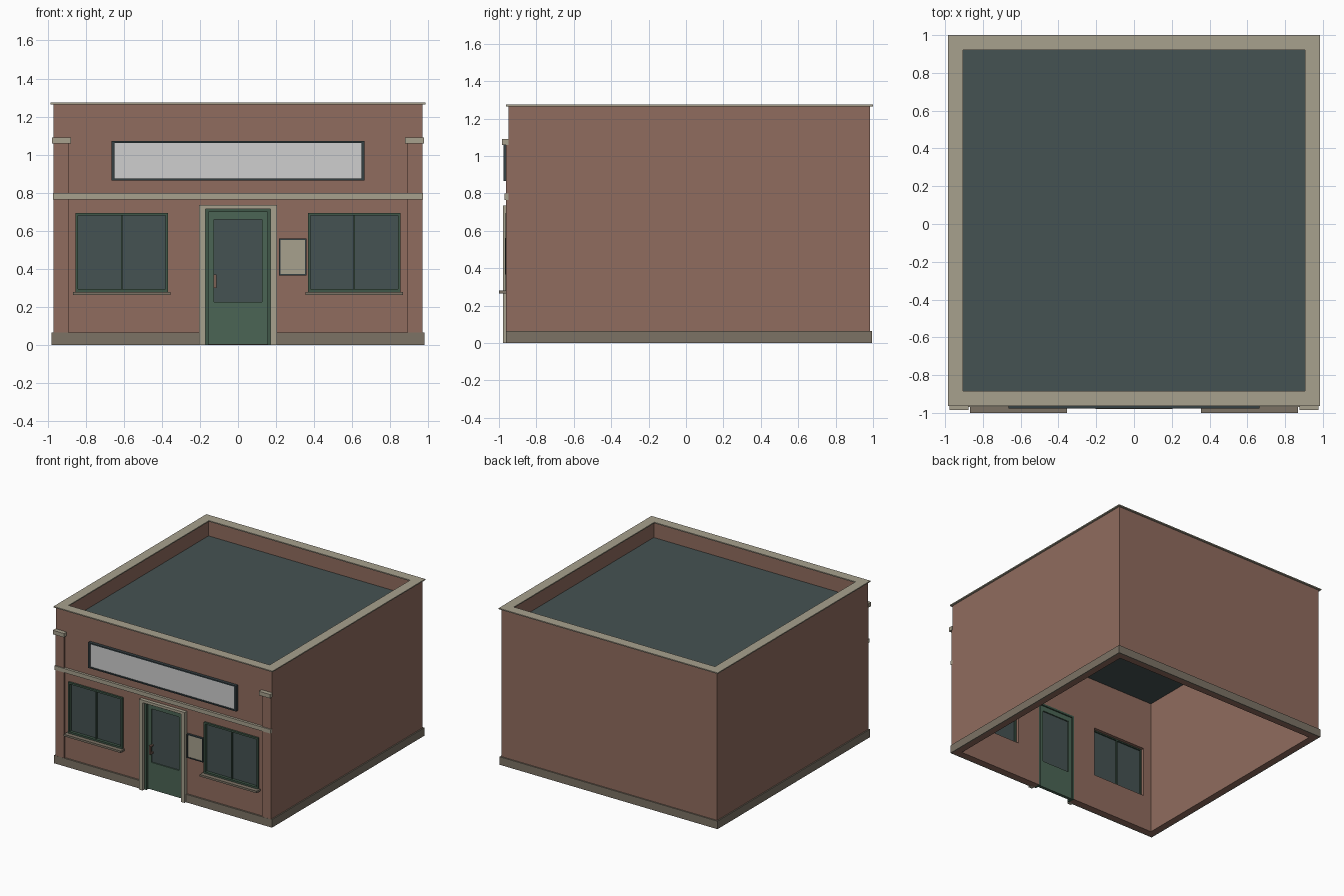
import bpy
import bmesh
from mathutils import Matrix, Vector

if "Cube" in bpy.data.objects:
    bpy.data.objects.remove(bpy.data.objects["Cube"], do_unlink=True)


def material(name, r, g, b):
    m = bpy.data.materials.new(name)
    m.use_nodes = True
    m.diffuse_color = (r, g, b, 1)
    m.node_tree.nodes["Principled BSDF"].inputs["Base Color"].default_value = (r, g, b, 1)
    return m


BRICK = material("brick", 0.28, 0.15, 0.113)
TRIM = material("tan trim", 0.39, 0.355, 0.27)
STONE = material("dark stone", 0.2, 0.17, 0.13)
SLATE = material("slate glass", 0.06, 0.085, 0.085)
GREEN = material("door green", 0.07, 0.13, 0.09)
FRAME = material("frame green", 0.05, 0.095, 0.065)
DARK = material("dark frame", 0.035, 0.05, 0.055)
WHITE = material("sign white", 0.62, 0.62, 0.62)
METAL = material("handle metal", 0.2, 0.12, 0.09)


def boxes(name, mat, *spans):
    """One object from boxes given as (x0, x1, y0, y1, z0, z1)."""
    bm = bmesh.new()
    for x0, x1, y0, y1, z0, z1 in spans:
        centre = Vector((x0 + x1, y0 + y1, z0 + z1)) / 2
        size = Matrix.Diagonal((x1 - x0, y1 - y0, z1 - z0, 1))
        bmesh.ops.create_cube(bm, size=1, matrix=Matrix.Translation(centre) @ size)
    mesh = bpy.data.meshes.new(name)
    bm.to_mesh(mesh)
    bm.free()
    mesh.materials.append(mat)
    ob = bpy.data.objects.new(name, mesh)
    bpy.context.collection.objects.link(ob)
    return ob


def cut(ob, *span):
    """Cut a box-shaped opening and discard the cutter."""
    cutter = boxes("cutter", ob.data.materials[0], span)
    cutter.hide_render = True
    mod = ob.modifiers.new("opening", "BOOLEAN")
    mod.operation = "DIFFERENCE"
    mod.solver = "EXACT"
    mod.object = cutter
    bpy.context.view_layer.objects.active = ob
    bpy.ops.object.modifier_apply(modifier=mod.name)
    bpy.data.objects.remove(cutter, do_unlink=True)


def rim(x0, x1, y0, y1, z0, z1, side, rail):
    """Boxes of an upright rectangular frame."""
    return [(x0, x0 + side, y0, y1, z0, z1), (x1 - side, x1, y0, y1, z0, z1),
            (x0 + side, x1 - side, y0, y1, z0, z0 + rail),
            (x0 + side, x1 - side, y0, y1, z1 - rail, z1)]


FRONT, BACK, HALF = -0.95, 0.985, 0.97

# Hollow brick shell with door and window openings
walls = boxes("walls", BRICK, (-HALF, HALF, FRONT, BACK, 0, 1.266))
cut(walls, -0.92, 0.92, -0.9, 0.935, -0.1, 1.4)
cut(walls, -0.172, 0.172, -1, -0.85, -0.1, 0.715)
for s in (-1, 1):
    cut(walls, *sorted((s * 0.37, s * 0.85)), -1, -0.85, 0.285, 0.69)

# Sunken roof and parapet coping
boxes("roof", SLATE, (-0.92, 0.92, -0.9, 0.935, 1.1, 1.14))
coping = boxes("parapet_coping", TRIM, (-0.985, 0.985, -0.963, 1, 1.265, 1.274))
cut(coping, -0.905, 0.905, -0.885, 0.92, 1, 1.5)

# Plinth around the foot, broken at the door
boxes("plinth", STONE,
      (-0.98, -HALF, -0.963, 0.995, 0, 0.065), (HALF, 0.98, -0.963, 0.995, 0, 0.065),
      (-HALF, HALF, BACK, 0.995, 0, 0.065),
      (-HALF, -0.2, -0.963, FRONT, 0, 0.065), (0.2, HALF, -0.963, FRONT, 0, 0.065))

# Belt course
boxes("belt_course", TRIM, (-0.972, 0.972, -0.97, FRONT, 0.765, 0.798))

for s, side in ((-1, "right"), (1, "left")):
    # Corner pilaster and its capital
    a, b = sorted((s * 0.89, s * HALF))
    boxes(side + "_pilaster", BRICK, (a, b, -0.962, FRONT, 0.065, 1.06))
    a, b = sorted((s * 0.877, s * 0.977))
    boxes(side + "_pilaster_capital", TRIM, (a, b, -0.984, FRONT, 1.058, 1.09))

    # Two-pane window with sill
    a, b = sorted((s * 0.367, s * 0.854))
    mid = (a + b) / 2
    boxes(side + "_window_frame", FRAME,
          *rim(a, b, -0.965, -0.925, 0.28, 0.695, 0.014, 0.014),
          (mid - 0.005, mid + 0.005, -0.955, -0.925, 0.294, 0.681))
    boxes(side + "_window_glass", SLATE, (a + 0.01, b - 0.01, -0.942, -0.936, 0.29, 0.685))
    a, b = sorted((s * 0.355, s * 0.868))
    boxes(side + "_window_sill", STONE, (a, b, -1, -0.94, 0.264, 0.28))

# Door surround and inner frame
boxes("door_surround", TRIM,
      (-0.205, -0.172, -0.979, FRONT, 0, 0.735), (0.172, 0.205, -0.979, FRONT, 0, 0.735),
      (-0.172, 0.172, -0.979, FRONT, 0.714, 0.735))
boxes("door_frame", FRAME,
      (-0.172, -0.155, -0.955, -0.9, 0, 0.715), (0.155, 0.172, -0.955, -0.9, 0, 0.715),
      (-0.155, 0.155, -0.955, -0.9, 0.7, 0.715))

# Door leaf: lower panel, stiles, top rail and glass
boxes("door_leaf", GREEN, (-0.155, 0.155, -0.935, -0.91, 0.004, 0.225),
      (-0.155, -0.125, -0.935, -0.91, 0.225, 0.7), (0.125, 0.155, -0.935, -0.91, 0.225, 0.7),
      (-0.125, 0.125, -0.935, -0.91, 0.66, 0.7))
boxes("door_glass", SLATE, (-0.125, 0.125, -0.926, -0.92, 0.225, 0.66))
boxes("door_handle", METAL, (-0.128, -0.112, -0.962, -0.954, 0.3, 0.37),
      (-0.128, -0.112, -0.954, -0.924, 0.3, 0.312), (-0.128, -0.112, -0.954, -0.924, 0.358, 0.37))

# Blank fascia panel
boxes("sign_frame", DARK, *rim(-0.665, 0.665, -0.976, FRONT, 0.865, 1.072, 0.016, 0.01))
boxes("sign_panel", WHITE, (-0.649, 0.649, -0.968, FRONT, 0.875, 1.062))

# Notice board beside the door
boxes("notice_frame", DARK, *rim(0.215, 0.36, -0.968, FRONT, 0.366, 0.56, 0.007, 0.007))
boxes("notice_panel", TRIM, (0.222, 0.353, -0.962, FRONT, 0.373, 0.553))
